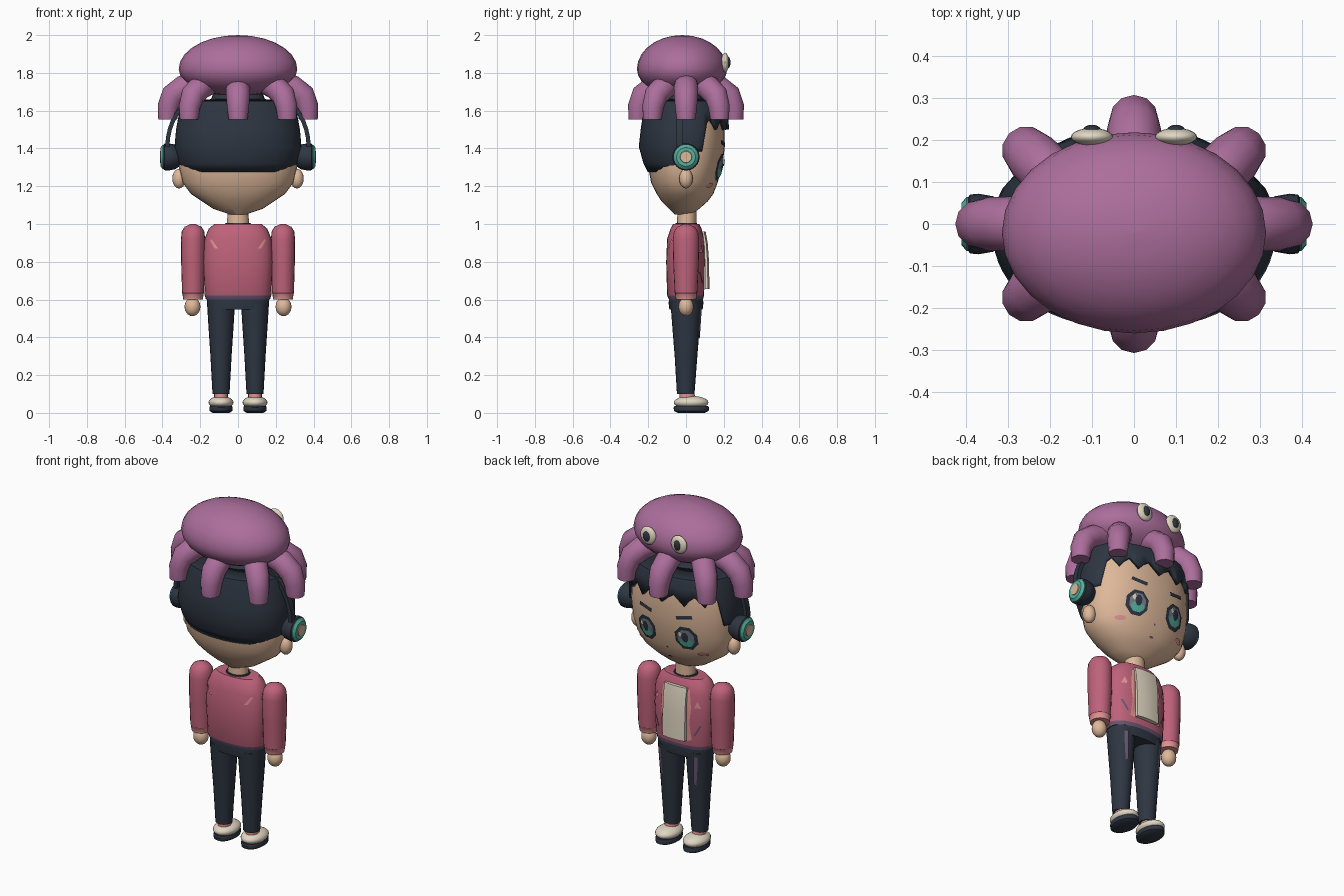
import bpy, bmesh, math
from mathutils import Vector

if "Cube" in bpy.data.objects:
    bpy.data.objects.remove(bpy.data.objects["Cube"])

def material(name, rgb):
    m = bpy.data.materials.new(name)
    lin = [((c / 255 + 0.055) / 1.055) ** 2.4 if c > 10 else c / 3295 for c in rgb]
    m.diffuse_color = (*lin, 1)
    m.use_nodes = True
    m.node_tree.nodes["Principled BSDF"].inputs["Base Color"].default_value = m.diffuse_color
    return m

PURPLE = material("hat purple", (172, 110, 156))
ROSE = material("jacket rose", (190, 98, 122))
SKIN = material("skin", (222, 184, 154))
NAVY = material("dark navy", (46, 54, 66))
CREAM = material("cream", (224, 214, 194))
TEAL = material("teal", (84, 178, 158))
BLUSH = material("pale pink", (226, 148, 146))
PLUM = material("dusty plum", (104, 84, 112))
GREY = material("eye grey", (120, 124, 138))

def make(name, verts, faces, mat, angle=40):
    me = bpy.data.meshes.new(name)
    bm = bmesh.new()
    vs = [bm.verts.new(v) for v in verts]
    for f in faces:
        bm.faces.new([vs[i] for i in f])
    bmesh.ops.remove_doubles(bm, verts=bm.verts, dist=1e-5)
    bmesh.ops.dissolve_degenerate(bm, edges=bm.edges, dist=1e-5)
    bmesh.ops.recalc_face_normals(bm, faces=bm.faces)
    bm.to_mesh(me)
    bm.free()
    me.materials.append(mat)
    ob = bpy.data.objects.new(name, me)
    bpy.context.collection.objects.link(ob)
    bpy.ops.object.select_all(action='DESELECT')
    ob.select_set(True)
    bpy.context.view_layer.objects.active = ob
    bpy.ops.object.shade_smooth_by_angle(angle=math.radians(angle))
    return ob

def skin_rings(name, rings, mat, caps=True, angle=40):
    n = len(rings[0])
    faces = [(i * n + j, i * n + (j + 1) % n, (i + 1) * n + (j + 1) % n, (i + 1) * n + j)
             for i in range(len(rings) - 1) for j in range(n)]
    if caps:
        faces += [tuple(range(n)), tuple(range((len(rings) - 1) * n, len(rings) * n))]
    return make(name, [v for r in rings for v in r], faces, mat, angle)

def ring_point(z, rx, yb, yf, a, e, cx=0):
    c, s = math.cos(a), math.sin(a)
    p = lambda t: math.copysign(abs(t) ** (2 / e), t)
    return Vector((cx + rx * p(c), (yb + yf) / 2 + (yf - yb) / 2 * p(s), z))

def loft(name, prof, mat, n=24, e=2.0, cx=0, angle=40):
    """Stacked oval sections: (z, half width, back y, front y)."""
    return skin_rings(name, [[ring_point(*r, 2 * math.pi * k / n, e, cx) for k in range(n)]
                             for r in prof], mat, angle=angle)

def at(prof, z):
    for a, b in zip(prof, prof[1:]):
        if a[0] <= z <= b[0]:
            t = (z - a[0]) / (b[0] - a[0])
            return [p + (q - p) * t for p, q in zip(a, b)]
    return prof[0] if z < prof[0][0] else prof[-1]

def patch(name, outline, prof, e, mat, off=0.006, side=1, cx=0):
    """Thin painted plate laid on a lofted surface."""
    def put(x, z):
        _, rx, yb, yf = at(prof, z)
        t = max(0, 1 - abs((x - cx) / rx) ** e) ** (1 / e)
        return ((x), (yb + yf) / 2 + side * ((yf - yb) / 2 * t + off), z)
    n = len(outline)
    mx, mz = sum(p[0] for p in outline) / n, sum(p[1] for p in outline) / n
    vs = [put(mx, mz)]
    for f in (0.5, 1):
        vs += [put(mx + (x - mx) * f, mz + (z - mz) * f) for x, z in outline]
    faces = []
    for k in range(n):
        j = (k + 1) % n
        faces += [(0, 1 + k, 1 + j), (1 + k, 1 + n + k, 1 + n + j, 1 + j)]
    ob = make(name, vs, faces, mat)
    if sum(p.normal.y for p in ob.data.polygons) * side < 0:
        ob.data.flip_normals()
    return ob

def ellipsoid(name, c, r, mat, n=20, m=12):
    prof = []
    for i in range(m + 1):
        t = -math.pi / 2 + math.pi * i / m
        w = max(math.cos(t), 1e-4)
        prof.append((c[2] + r[2] * math.sin(t), r[0] * w, c[1] - r[1] * w, c[1] + r[1] * w))
    return loft(name, prof, mat, n, cx=c[0])

def disc_x(name, side, secs, z, mat, n=24):
    """Turned shape on the x axis from (x, radius) pairs."""
    return skin_rings(name, [[(side * x, r * math.cos(2 * math.pi * k / n), z + r * math.sin(2 * math.pi * k / n))
                              for k in range(n)] for x, r in secs], mat)

def oval(cx, cz, rx, rz, n=10):
    return [(cx + rx * math.cos(2 * math.pi * (k + .5) / n), cz + rz * math.sin(2 * math.pi * (k + .5) / n))
            for k in range(n)]

# Head
HEAD = [(1.05, .04, -.06, .03), (1.08, .13, -.09, .07), (1.12, .19, -.13, .115), (1.16, .25, -.155, .145),
        (1.22, .295, -.185, .168), (1.3, .313, -.2, .19), (1.4, .318, -.205, .205), (1.52, .312, -.2, .205),
        (1.6, .285, -.19, .195), (1.64, .25, -.17, .17)]
HE = 2.2
loft("head", HEAD, SKIN, 32, HE)
loft("neck", [(.96, .06, -.05, .055), (1.07, .055, -.045, .055)], SKIN, 16)

# Hair shell with sideburns and a jagged fringe
HAIR = [(1.27, .29, -.2, .21), (1.32, .315, -.225, .215), (1.41, .336, -.25, .222), (1.5, .328, -.24, .228),
        (1.6, .31, -.225, .222), (1.65, .295, -.212, .205), (1.662, .12, -.1, .1)]
def hair_bottom(p, k):
    if p.y > .085:
        return (1.5, 1.535, 1.555, 1.53)[k % 4]
    if p.y > .0:
        return 1.385
    return max(1.275, 1.385 + (p.y + .0) * 1.5)
N, cols = 64, []
for k in range(N):
    a = 2 * math.pi * k / N
    zb = hair_bottom(ring_point(*at(HAIR, 1.41), a, HE), k)
    cols.append([ring_point(*at(HAIR, max(zb, r[0])), a, HE) for r in HAIR])
hair = skin_rings("hair", [[c[i] for c in cols] for i in range(len(HAIR))][::-1], NAVY, caps=False, angle=25)
mod = hair.modifiers.new("thickness", 'SOLIDIFY')
mod.thickness, mod.offset = .022, -1
loft("hair_crown", [(1.63, .2, -.15, .15), (1.665, .14, -.11, .1), (1.70, .13, -.1, .09)], NAVY)

# Face: eyes, brows, cheeks, nose and mouth
for s in (-1, 1):
    x = .127 * s
    patch("eye_rim", oval(x, 1.3, .068, .075, 8), HEAD, HE, NAVY, .006)
    patch("eye_white", oval(x, 1.3, .05, .056, 8), HEAD, HE, GREY, .009)
    patch("eye_iris", oval(x, 1.275, .04, .03, 8), HEAD, HE, TEAL, .012)
    patch("eye_pupil", oval(x, 1.31, .02, .032, 8), HEAD, HE, NAVY, .015)
    patch("eye_glint", oval(x + .028, 1.325, .011, .018, 6), HEAD, HE, CREAM, .016)
    patch("brow", [(x - s * .05, 1.43), (x + s * .04, 1.445), (x + s * .045, 1.425), (x - s * .045, 1.408)],
          HEAD, HE, NAVY)
    patch("cheek", oval(s * .2, 1.205, .028, .013), HEAD, HE, BLUSH)
    ellipsoid("ear", (s * .312, 0, 1.24), (.036, .036, .052), SKIN, 16, 10)
patch("nose", oval(0, 1.215, .007, .006, 6), HEAD, HE, PLUM)
patch("mouth", oval(0, 1.15, .015, .006, 6), HEAD, HE, PLUM)

# Headphones
for s in (-1, 1):
    disc_x("ear_cushion", s, [(.31, .05), (.335, .066), (.37, .072), (.39, .07), (.4, .055)], 1.355, NAVY)
    disc_x("ear_cup", s, [(.38, .064), (.398, .064), (.41, .05), (.41, .035)], 1.355, TEAL)
    disc_x("ear_cup_centre", s, [(.405, .034), (.414, .03)], 1.355, SKIN)
band = []
for i in range(25):
    a = math.pi * i / 24
    c, t = math.cos(a), math.sin(a)
    band.append([((.385 - d) * c, y, 1.41 + (.36 - d) * t)
                 for d, y in ((0, -.05), (0, -.015), (.022, -.015), (.022, -.05))])
skin_rings("headband", band, NAVY)

# Octopus hat body
prof = []
for i in range(15):
    t = -math.pi / 2 + math.pi * i / 14
    w, h = max(math.cos(t), 1e-4), .18 if t > 0 else .145
    prof.append((1.82 + h * math.sin(t), .314 * w, -.02 - .24 * w, -.02 + .238 * w))
loft("octopus_body", prof, PURPLE, 28)
for s in (-1, 1):
    ellipsoid("octopus_eye", (s * .1, .207, 1.855), (.05, .021, .052), CREAM)
    ellipsoid("octopus_pupil", (s * .1, .222, 1.855), (.022, .014, .03), NAVY, 14, 8)

# Octopus tentacles: curve outward, then hang down
for k in range(8):
    a = math.pi / 4 * k
    ex, ey = (.37 if k % 4 == 0 else .365) * math.cos(a), .25 * math.sin(a)
    if k % 2 == 0:
        ey = .252 * math.sin(a)
    u, v = Vector((math.cos(a), math.sin(a), 0)), Vector((-math.sin(a), math.cos(a), 0))
    rings = []
    for d, z, tilt, r in ((-.15, 1.745, 15, .062), (-.08, 1.722, 25, .065), (-.025, 1.68, 52, .064),
                          (-.002, 1.62, 78, .058), (.002, 1.553, 90, .05)):
        t = math.radians(tilt)
        w = u * math.sin(t) + Vector((0, 0, math.cos(t)))
        c = Vector((ex, ey, z)) + u * d
        rings.append([c + v * r * math.cos(q) + w * r * math.sin(q)
                      for q in (2 * math.pi * j / 12 for j in range(12))])
    skin_rings("tentacle", rings, PURPLE)

# Jacket with hem, collar, open front and trims
TORSO = [(.6, .17, -.09, .09), (.622, .176, -.1, .095), (.8, .185, -.105, .1), (.92, .178, -.1, .096),
         (.975, .155, -.082, .082), (1.0, .125, -.068, .07)]
jacket = loft("jacket", TORSO, ROSE, 28, 2.4)
jacket.data.materials.append(PLUM)
for p in jacket.data.polygons:
    p.material_index = int(p.center.z < .615)
loft("collar", [(.985, .075, -.062, .062), (1.006, .066, -.055, .058)], NAVY, 20)
pz = ((.655, .1, .124), (.8, .1, .122), (.9, .095, .115), (.96, .085, .104))
skin_rings("shirt_front", [[(-.072, y0, z), (.072, y0, z), (.072, y1 - .008, z), (.03, y1, z), (-.03, y1, z),
                            (-.072, y1 - .008, z)] for z, y0, y1 in pz], CREAM)
for s in (-1, 1):
    patch("front_trim", [(s * .07, .65), (s * .1, .66), (s * .088, .75), (s * .098, .85), (s * .085, .95),
                         (s * .07, .95)], TORSO, 2.4, BLUSH)
    patch("pocket_slit", [(s * .11, .69), (s * .118, .685), (s * .15, .745), (s * .142, .75)], TORSO, 2.4, PLUM)
    patch("chest_mark", [(s * .115, .85), (s * .15, .85), (s * .13, .89)], TORSO, 2.4, BLUSH)
    patch("back_mark", [(s * .105, .87), (s * .125, .872), (s * .15, .915), (s * .14, .92)], TORSO, 2.4, BLUSH,
          side=-1)

# Arms, legs and shoes
for s in (-1, 1):
    arm = [(.6, .052, -.054, .054), (.632, .056, -.058, .058), (.634, .058, -.06, .06), (.8, .063, -.068, .068),
           (.92, .064, -.07, .07), (.96, .06, -.064, .064), (.985, .045, -.046, .046), (1.0, .012, -.012, .012)]
    sleeve = loft("sleeve", arm, ROSE, 20, cx=s * .238)
    sleeve.data.materials.append(BLUSH)
    for p in sleeve.data.polygons:
        p.material_index = int(p.center.z < .63)
    ellipsoid("hand", (s * .241, 0, .562), (.042, .04, .05), SKIN, 16, 10)
    LEG = [(.1, .045, -.048, .045), (.3, .056, -.06, .06), (.45, .066, -.072, .072), (.58, .074, -.082, .082)]
    loft("trouser_leg", LEG, NAVY, 20, cx=s * .09)
    patch("trouser_stripe", [(s * .1, .4), (s * .115, .39), (s * .125, .5), (s * .128, .56), (s * .108, .56)],
          LEG, 2, PLUM, cx=s * .09)
    loft("sock", [(.07, .036, -.035, .05), (.105, .036, -.035, .045)], BLUSH, 16, cx=s * .09)
    ellipsoid("shoe", (s * .09, .027, .055), (.066, .092, .035), CREAM)
    loft("sole", [(0, .045, -.045, .1), (.01, .06, -.063, .12), (.028, .062, -.066, .122), (.036, .058, -.06, .117)],
         NAVY, 24, cx=s * .09)
loft("trouser_hips", [(.548, .16, -.088, .088), (.58, .165, -.092, .092), (.612, .165, -.09, .09)], NAVY, 28, 2.4)
